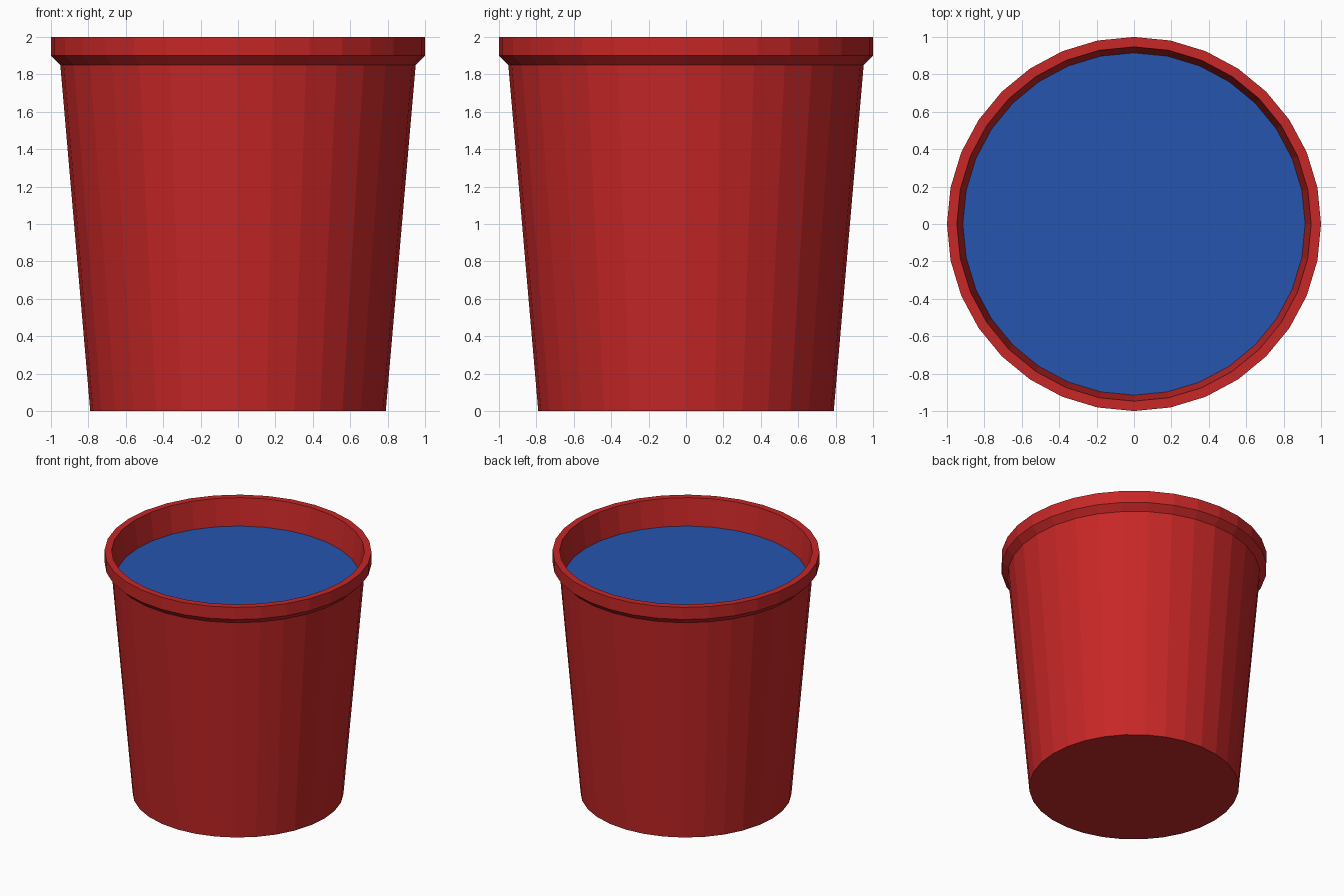
import bpy, bmesh, math

if "Cube" in bpy.data.objects:
    bpy.data.objects.remove(bpy.data.objects["Cube"])

SIDES = 32


def material(name, color):
    m = bpy.data.materials.new(name)
    m.diffuse_color = (*color, 1)
    m.use_nodes = True
    m.node_tree.nodes["Principled BSDF"].inputs["Base Color"].default_value = m.diffuse_color
    return m


def lathe(name, profile, mat):
    """Revolve (radius, z) points around z; cap the first and last rings."""
    bm = bmesh.new()
    rings = []
    for r, z in profile:
        rings.append([bm.verts.new((r * math.cos(2 * math.pi * i / SIDES),
                                    r * math.sin(2 * math.pi * i / SIDES), z))
                      for i in range(SIDES)])
    for a, b in zip(rings, rings[1:]):
        for i in range(SIDES):
            j = (i + 1) % SIDES
            bm.faces.new((a[i], a[j], b[j], b[i]))
    bm.faces.new(rings[0][::-1])
    if len(rings) > 1:
        bm.faces.new(rings[-1])
        bmesh.ops.recalc_face_normals(bm, faces=bm.faces)
    else:
        bmesh.ops.reverse_faces(bm, faces=bm.faces)
    me = bpy.data.meshes.new(name)
    bm.to_mesh(me)
    bm.free()
    me.materials.append(mat)
    ob = bpy.data.objects.new(name, me)
    bpy.context.collection.objects.link(ob)
    return ob


red = material("red plastic", (0.57, 0.02, 0.02))
blue = material("blue liquid", (0.019, 0.09, 0.43))

# Tapered cup with flared lip and hollow inside
lathe("cup", [(0.79, 0), (0.95, 1.85), (1, 1.9), (1, 2),
              (0.947, 2), (0.915, 1.78), (0.74, 0.06)], red)

# Liquid surface
lathe("liquid", [(0.915, 1.78)], blue)
